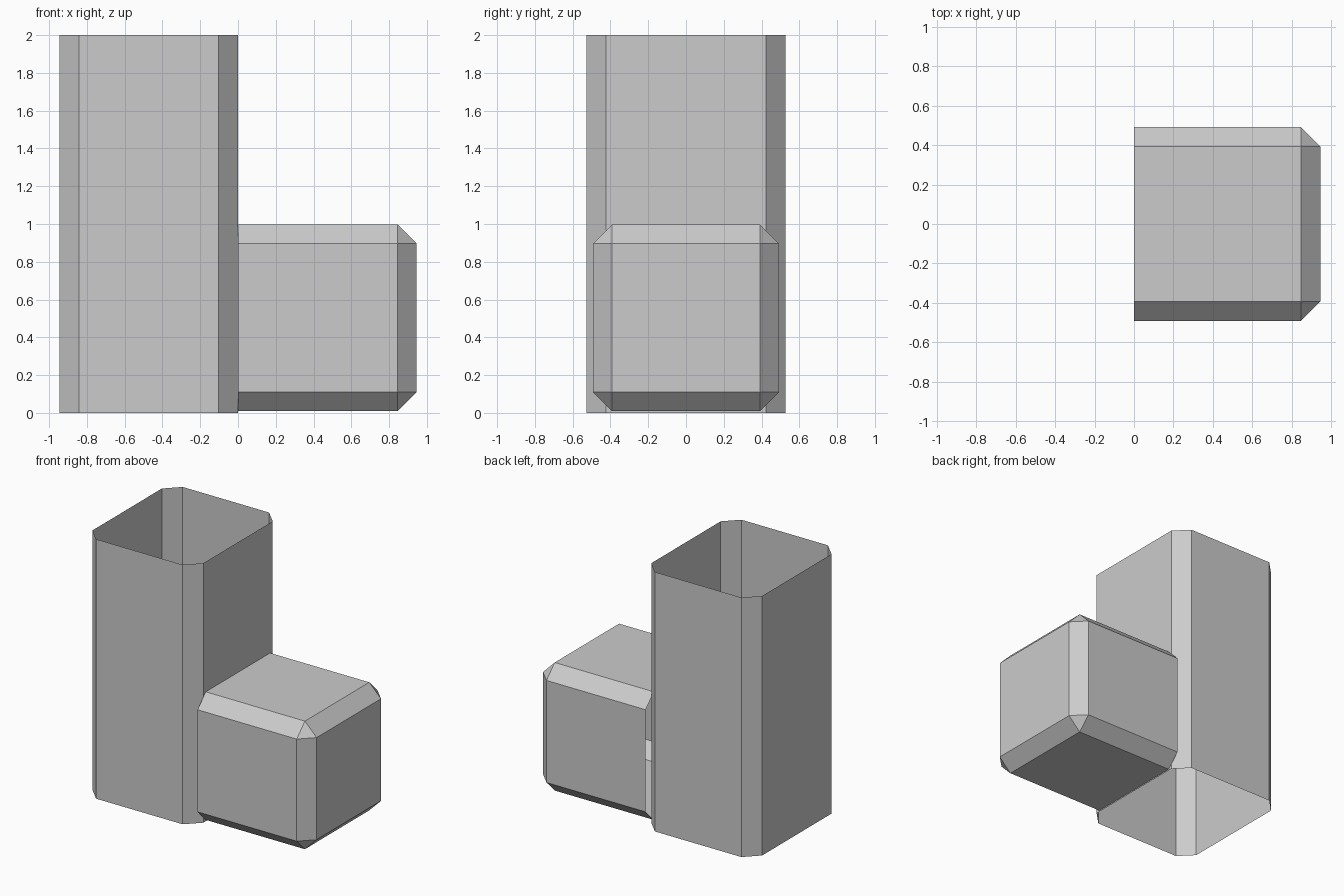
import bpy, bmesh
from mathutils import Vector

if "Cube" in bpy.data.objects:
    bpy.data.objects.remove(bpy.data.objects["Cube"])


def open_box(name, lo, hi, open_dirs, chamfer):
    """Chamfered box shell without the sides that face open_dirs."""
    lo, hi = Vector(lo), Vector(hi)
    bm = bmesh.new()
    bmesh.ops.create_cube(bm, size=1)
    size, mid = hi - lo, (lo + hi) / 2
    for v in bm.verts:
        v.co = Vector([c * s + m for c, s, m in zip(v.co, size, mid)])
    bm.normal_update()
    gone = [f for f in bm.faces
            if any(f.normal.dot(Vector(d)) > 0.9 for d in open_dirs)]
    bmesh.ops.delete(bm, geom=gone, context='FACES')
    # Chamfer only the edges between two remaining sides
    bmesh.ops.bevel(bm, geom=[e for e in bm.edges if not e.is_boundary],
                    offset=chamfer, offset_type='OFFSET', segments=1,
                    profile=0.5, affect='EDGES')
    mesh = bpy.data.meshes.new(name)
    bm.to_mesh(mesh)
    bm.free()
    obj = bpy.data.objects.new(name, mesh)
    bpy.context.collection.objects.link(obj)
    return obj


# Tall square tube, open at top and bottom
open_box("upright_tube", (-0.945, -0.527, 0), (0, 0.527, 2),
         [(0, 0, 1), (0, 0, -1)], 0.104)

# Side block, open where it meets the tube
open_box("side_block", (0, -0.492, 0.01), (0.945, 0.492, 0.997),
         [(-1, 0, 0)], 0.1)
